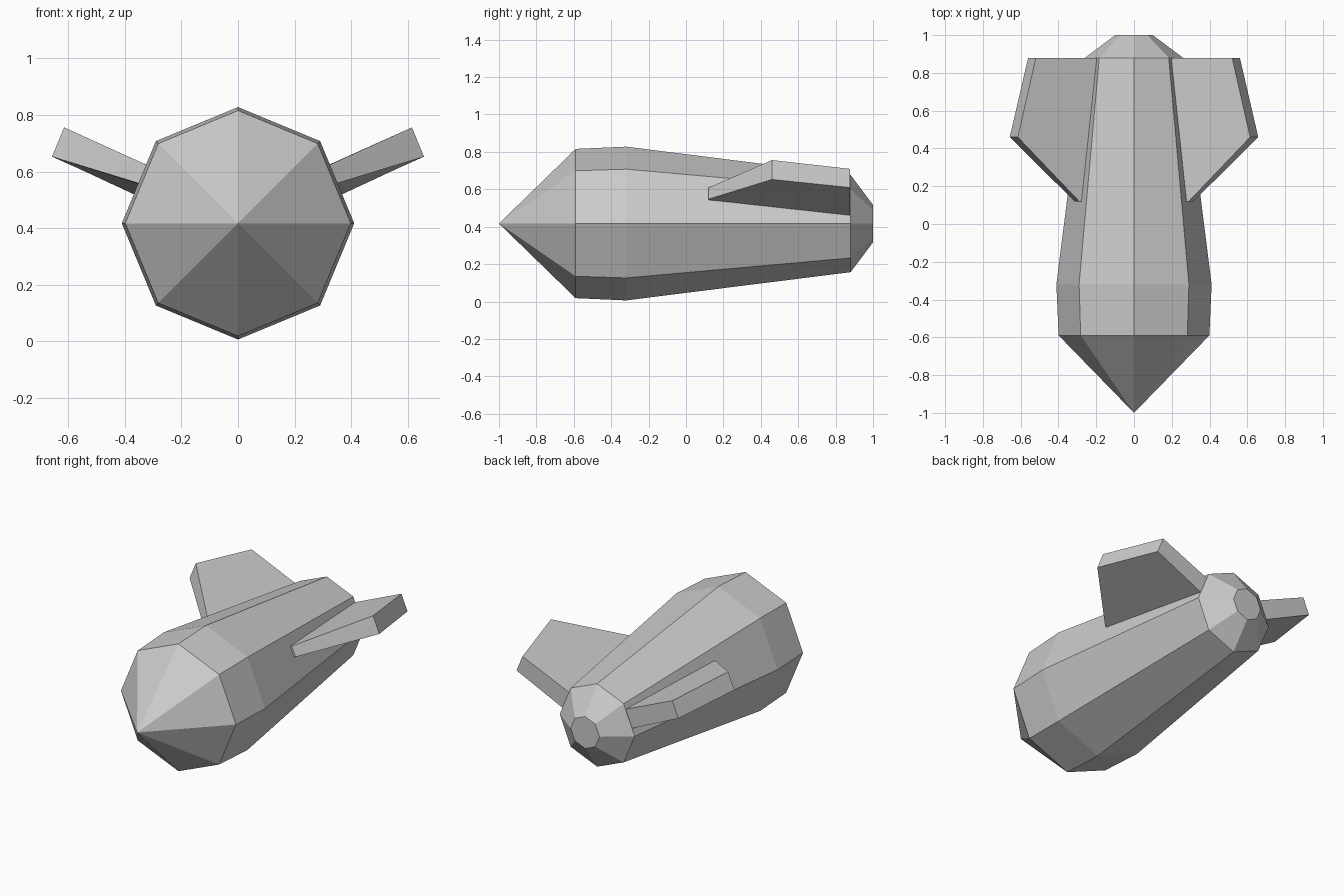
import bpy, bmesh
from math import sin, cos, pi
from mathutils import Vector

if "Cube" in bpy.data.objects:
    bpy.data.objects.remove(bpy.data.objects["Cube"])

CZ = 0.417  # height of the body axis


def make_object(name, bm):
    bmesh.ops.recalc_face_normals(bm, faces=bm.faces[:])
    mesh = bpy.data.meshes.new(name)
    bm.to_mesh(mesh)
    bm.free()
    obj = bpy.data.objects.new(name, mesh)
    bpy.context.collection.objects.link(obj)
    return obj


# Body: octagonal rings lofted along y, closed with a pointed nose and flat tail
bm = bmesh.new()
profile = [(-0.59, 0.399), (-0.32, 0.411), (0.88, 0.26), (1.0, 0.1)]
rings = [[bm.verts.new((r * cos(i * pi / 4), y, CZ + r * sin(i * pi / 4)))
          for i in range(8)] for y, r in profile]
tip = bm.verts.new((0, -1, CZ))
for i in range(8):
    j = (i + 1) % 8
    bm.faces.new((tip, rings[0][i], rings[0][j]))
    for a, b in zip(rings, rings[1:]):
        bm.faces.new((a[i], a[j], b[j], b[i]))
bm.faces.new(rings[-1])
make_object("body", bm)

# Fins: (distance from axis, y, lower offset, upper offset) in a tilted plane
out = Vector((cos(pi / 8), 0, sin(pi / 8)))
up = Vector((-sin(pi / 8), 0, cos(pi / 8)))
outline = [(0.22, 0.878, -0.053, 0.065), (0.30, 0.12, 0.0, 0.066),
           (0.341, 0.12, 0.0, 0.066), (0.698, 0.46, -0.034, 0.078),
           (0.592, 0.878, -0.037, 0.071)]
bm = bmesh.new()
lower, upper = [], []
for u, y, lo, hi in outline:
    base = Vector((0, y, CZ)) + out * u
    lower.append(bm.verts.new(base + up * lo))
    upper.append(bm.verts.new(base + up * hi))
bm.faces.new(lower)
bm.faces.new(upper)
for i in range(5):
    j = (i + 1) % 5
    bm.faces.new((lower[i], lower[j], upper[j], upper[i]))
fins = make_object("fins", bm)
fins.modifiers.new("mirror", 'MIRROR').use_clip = False
